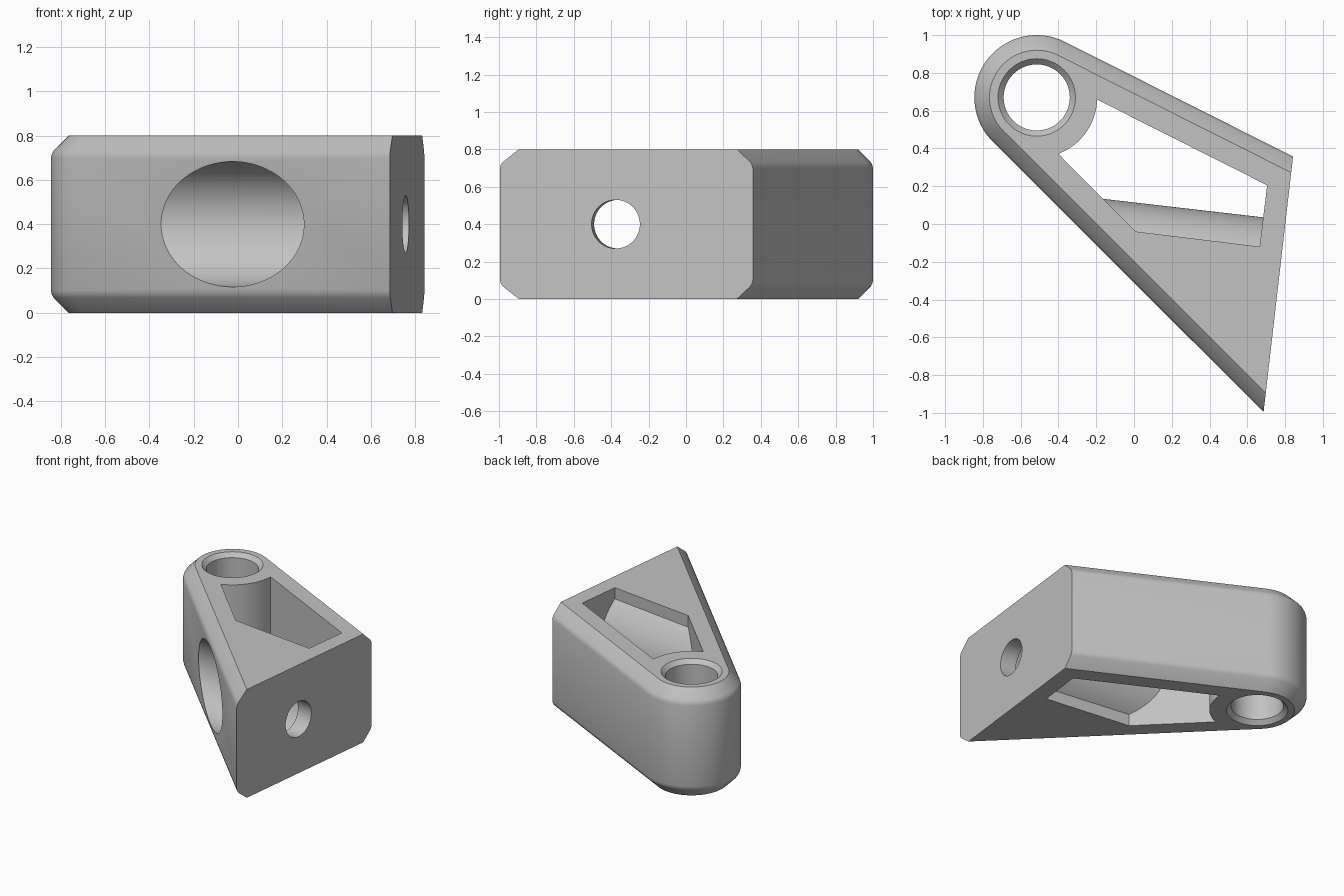
import bpy, bmesh, math
from mathutils import Vector, Matrix

if "Cube" in bpy.data.objects:
    bpy.data.objects.remove(bpy.data.objects["Cube"])

HEIGHT = 0.8
PIVOT = Vector((-0.515, 0.67))
RADIUS = 0.33
END_BACK = Vector((0.842, 0.357))
END_FRONT = Vector((0.686, -0.995))
WALL = 0.12

grey = bpy.data.materials.new("light_grey")
grey.use_nodes = True
colour = (0.54, 0.54, 0.54, 1)
grey.diffuse_color = colour
grey.node_tree.nodes["Principled BSDF"].inputs["Base Color"].default_value = colour


def loft(name, rings):
    """Closed solid skinned through rings with equal point counts."""
    bm = bmesh.new()
    loops = [[bm.verts.new(p) for p in ring] for ring in rings]
    for a, b in zip(loops, loops[1:]):
        for i in range(len(a)):
            j = (i + 1) % len(a)
            bm.faces.new((a[i], a[j], b[j], b[i]))
    bm.faces.new(loops[0][::-1])
    bm.faces.new(loops[-1])
    bmesh.ops.recalc_face_normals(bm, faces=bm.faces[:])
    mesh = bpy.data.meshes.new(name)
    bm.to_mesh(mesh)
    bm.free()
    mesh.materials.append(grey)
    obj = bpy.data.objects.new(name, mesh)
    bpy.context.collection.objects.link(obj)
    return obj


def arc(centre, radius, start, stop, steps):
    return [centre + radius * Vector((math.cos(t), math.sin(t)))
            for t in (start + (stop - start) * i / steps for i in range(steps + 1))]


def at_height(points, z):
    return [(p.x, p.y, z) for p in points]


def revolve(name, profile, matrix, sides=96):
    """Solid of revolution about the local z axis from (radius, z) pairs."""
    circle = arc(Vector((0, 0)), 1, 0, math.tau * (1 - 1 / sides), sides - 1)
    return loft(name, [[matrix @ Vector((r * p.x, r * p.y, z)) for p in circle]
                       for r, z in profile])


def cut(target, cutter):
    mod = target.modifiers.new("cut", "BOOLEAN")
    mod.operation, mod.solver, mod.object = "DIFFERENCE", "EXACT", cutter
    bpy.context.view_layer.objects.active = target
    bpy.ops.object.modifier_apply(modifier=mod.name)
    bpy.data.objects.remove(cutter)


# Body: rounded pivot end with two tangent sides running to a flat end face
def tangent_angle(point, side):
    d = point - PIVOT
    return math.atan2(d.y, d.x) + side * math.acos(RADIUS / d.length)


along_end = (END_BACK - END_FRONT).normalized()
back_angle = tangent_angle(END_BACK, 1)
front_angle = tangent_angle(END_FRONT, -1) % math.tau


def end_corner(point, angle, inset):
    normal = Vector((math.cos(angle), math.sin(angle)))
    return point - along_end * (inset / normal.dot(along_end))


def outline(inset):
    return (arc(PIVOT, RADIUS - inset, back_angle, front_angle, 48)
            + [end_corner(END_FRONT, front_angle, inset),
               end_corner(END_BACK, back_angle, inset)])


# Chamfer blending softly into the sides, as (inset, distance from cap)
edge = [(0.08, 0), (0.012, 0.068), (0.004, 0.083), (0, 0.1)]
levels = edge + [(i, HEIGHT - d) for i, d in reversed(edge)]
body = loft("bracket_body", [at_height(outline(i), z) for i, z in levels])

# Frame of the cross bore, pointing inward from the end face
inward = Vector((-along_end.y, along_end.x, 0))
origin = END_FRONT.lerp(END_BACK, 0.458).to_3d() + Vector((0, 0, HEIGHT / 2))
bore_frame = Matrix.Translation(origin) @ inward.to_track_quat("Z", "Y").to_matrix().to_4x4()

# Pocket: through opening that leaves a round housing about the bore
pocket_points = ([Vector((0.705, 0.205))]
                 + arc(PIVOT, 0.32, math.radians(-2), math.radians(-69), 24)
                 + [Vector((0.01, -0.04)), Vector((0.665, -0.12))])
pocket = loft("pocket_cutter", [at_height(pocket_points, z) for z in (-0.1, HEIGHT + 0.1)])
cut(pocket, revolve("housing_cutter", [(0.4, -0.5), (0.4, 2)], bore_frame, 128))
cut(body, pocket)

# Pivot hole with chamfered rims
cut(body, revolve("pivot_cutter", [(0.305, -0.1), (0.175, 0.03),
                                   (0.175, HEIGHT - 0.03), (0.305, HEIGHT + 0.1)],
                  Matrix.Translation(PIVOT.to_3d())))

# Wide bore stopping at the end wall, then a small bolt hole through it
cut(body, revolve("bore_cutter", [(0.13, -0.2), (0.13, WALL), (0.283, WALL), (0.283, 2)],
                  bore_frame))

bpy.ops.object.select_all(action="DESELECT")
body.select_set(True)
bpy.context.view_layer.objects.active = body
bpy.ops.object.shade_smooth_by_angle(angle=math.radians(30))
